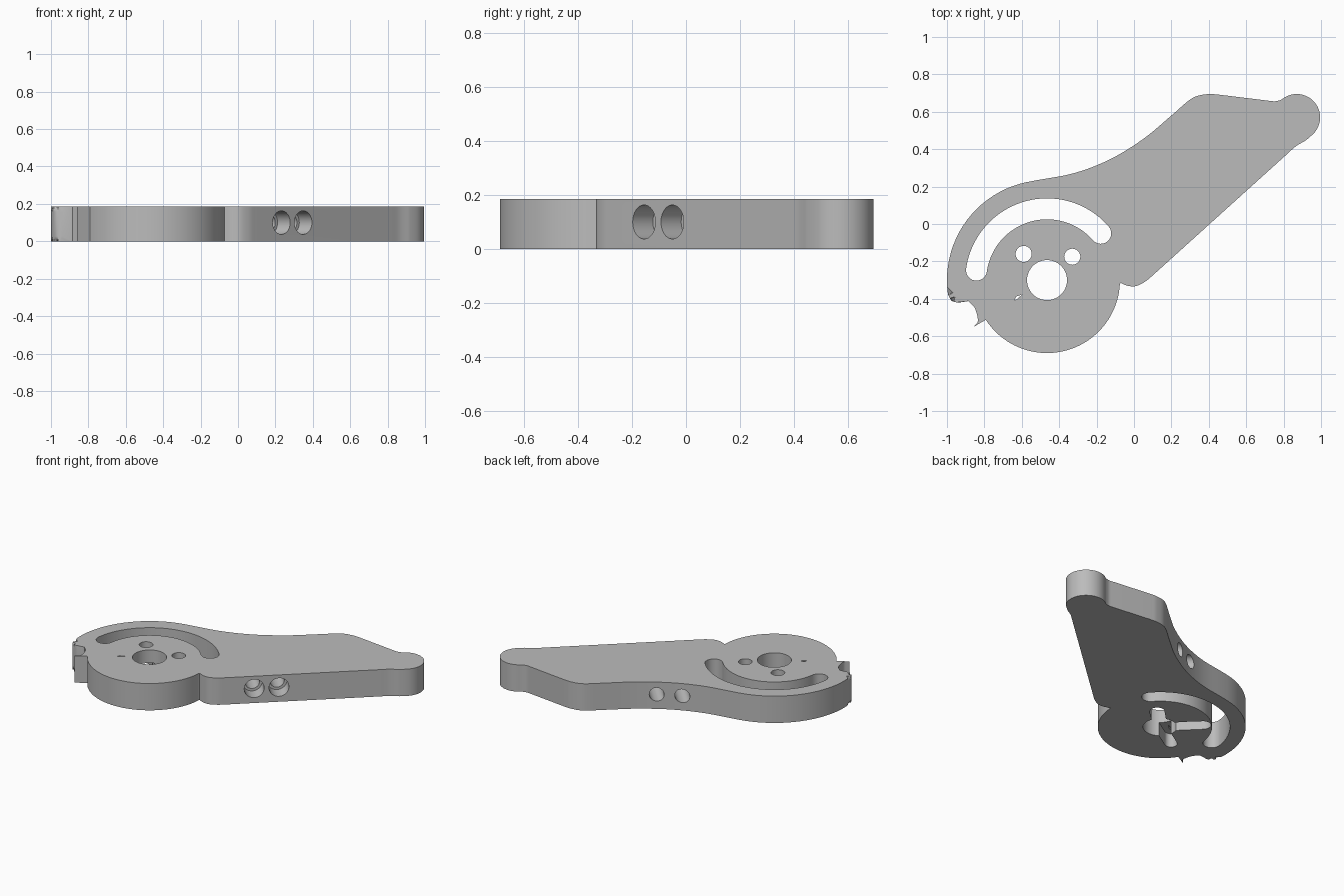
import bpy, bmesh, math
from mathutils import Vector

cube = bpy.data.objects.get("Cube")
if cube:
    bpy.data.objects.remove(cube, do_unlink=True)

H = 0.185
HUB = Vector((-0.465, -0.3))
TIP = Vector((0.87, 0.57))

grey = bpy.data.materials.new("plain grey")
grey.use_nodes = True
grey.diffuse_color = (0.5, 0.5, 0.5, 1)
grey.node_tree.nodes["Principled BSDF"].inputs["Base Color"].default_value = (0.5, 0.5, 0.5, 1)


def arc(centre, radius, start, end, step=4):
    n = max(2, round(abs(end - start) / step))
    angles = [math.radians(start + (end - start) * i / n) for i in range(n + 1)]
    return [centre + radius * Vector((math.cos(a), math.sin(a))) for a in angles]


def smooth(points, steps=5):
    """Catmull-Rom curve through a few points."""
    p = [Vector(q) for q in points]
    p = [2 * p[0] - p[1]] + p + [2 * p[-1] - p[-2]]
    out = []
    for a, b, c, d in zip(p, p[1:], p[2:], p[3:]):
        for i in range(steps):
            t = i / steps
            out.append(0.5 * (2 * b + (c - a) * t + (2 * a - 5 * b + 4 * c - d) * t * t
                              + (3 * b - a - 3 * c + d) * t ** 3))
    return out + [p[-2]]


def prism(name, points, z0, z1, rounded=()):
    """Extrude an outline; round the rims between the outline indices given."""
    bm = bmesh.new()
    low = [bm.verts.new((p.x, p.y, z0)) for p in points]
    high = [bm.verts.new((p.x, p.y, z1)) for p in points]
    bm.faces.new(low[::-1])
    bm.faces.new(high)
    n = len(points)
    for i in range(n):
        j = (i + 1) % n
        bm.faces.new((low[i], low[j], high[j], high[i]))
    if rounded:
        rims = [bm.edges.get((ring[i], ring[i + 1]))
                for ring in (low, high) for i in range(*rounded)]
        bmesh.ops.bevel(bm, geom=rims, offset=0.027, segments=4, profile=0.5,
                        affect='EDGES', clamp_overlap=False)
    bmesh.ops.recalc_face_normals(bm, faces=bm.faces)
    mesh = bpy.data.meshes.new(name)
    bm.to_mesh(mesh)
    bm.free()
    obj = bpy.data.objects.new(name, mesh)
    bpy.context.collection.objects.link(obj)
    mesh.materials.append(grey)
    return obj


def cut(target, cutter):
    cutter.hide_render = True
    bpy.context.view_layer.objects.active = target
    mod = target.modifiers.new("cut", 'BOOLEAN')
    mod.operation = 'DIFFERENCE'
    mod.solver = 'EXACT'
    mod.object = cutter
    bpy.ops.object.modifier_apply(modifier=mod.name)
    bpy.data.objects.remove(cutter, do_unlink=True)


def bore(start, direction, radius, length):
    bpy.ops.mesh.primitive_cylinder_add(vertices=32, radius=radius, depth=length,
                                        location=start + direction * length / 2)
    obj = bpy.context.object
    obj.rotation_euler = direction.to_track_quat('Z', 'Y').to_euler()
    obj.data.materials.append(grey)
    bpy.context.view_layer.update()
    return obj


# Lever outline: hub, straight edge, tip, swept back edge, outer ring, hook
outline = arc(HUB, 0.39, 213, 357, 3)
outline += smooth([(-0.072, -0.315), (-0.035, -0.33), (0.01, -0.332), (0.06, -0.308), (0.1, -0.275)])
outline += smooth([(0.82, 0.375), (0.865, 0.415), (0.92, 0.448)])
outline += arc(TIP, 0.125, -50, 122, 5)
outline += smooth([(0.785, 0.663), (0.755, 0.656), (0.72, 0.659)])
first = len(outline) - 1
outline += smooth([(0.45, 0.692), (0.39, 0.694), (0.31, 0.672), (0.2, 0.58), (0.05, 0.455),
                   (-0.13, 0.345), (-0.32, 0.272), (-0.52, 0.234)])
outline += arc(HUB, 0.535, 102, 184)
outline += smooth([(-0.995, -0.375), (-0.975, -0.41), (-0.94, -0.421)])
last = len(outline) - 1
outline += smooth([(-0.885, -0.412), (-0.85, -0.452), (-0.835, -0.52), (-0.862, -0.552)])
lever = prism("lever_arm", outline, 0, H, (first, last))

# Curved adjustment slot with round ends
slot_r, half = 0.381, 0.056
slot_start, slot_end = 41, 172
slot = arc(HUB, slot_r + half, slot_start, slot_end, 3)
for angle, turn in ((slot_end, 0), (slot_start, 180)):
    centre = arc(HUB, slot_r, angle, angle)[0]
    slot += arc(centre, half, angle + turn, angle + turn + 180, 15)[1:-1]
    if turn == 0:
        slot += arc(HUB, slot_r - half, slot_end, slot_start, 3)
cut(lever, prism("slot_cutter", slot, -0.1, H + 0.1))

# Hub bore and mounting holes
for x, y, r in ((HUB.x, HUB.y, 0.107), (-0.59, -0.16, 0.043), (-0.33, -0.175, 0.043)):
    cut(lever, prism("hole_cutter", arc(Vector((x, y)), r, 0, 354, 6), -0.1, H + 0.1))

# Pocket arms sunk into the underside, around the bore
for angle, length, width in ((45, 0.2, 0.045), (135, 0.27, 0.05), (212, 0.22, 0.04)):
    end = arc(HUB, length, angle, angle)[0]
    arm = arc(end, width, angle - 90, angle + 90, 15) + arc(HUB, width, angle + 90, angle + 270, 15)
    cut(lever, prism("pocket_cutter", arm, -0.1, 0.095))

# Narrow slit through the hub
slit = [Vector(p) for p in ((-0.64, -0.408), (-0.625, -0.402), (-0.597, -0.376), (-0.63, -0.388))]
cut(lever, prism("slit_cutter", slit, 0.05, H + 0.1))

# Two counterbored cross holes, square to the straight edge
across = Vector((-0.67, 0.742, 0)).normalized()
for x, y in ((0.232, -0.155), (0.348, -0.05)):
    mouth = Vector((x, y, 0.1))
    cut(lever, bore(mouth - across * 0.1, across, 0.063, 0.2))
    cut(lever, bore(mouth - across * 0.1, across, 0.046, 1.1))

# Smooth the curves, keep the edges sharp
bpy.ops.object.select_all(action='DESELECT')
lever.select_set(True)
bpy.context.view_layer.objects.active = lever
bpy.ops.object.shade_smooth_by_angle(angle=math.radians(30))
